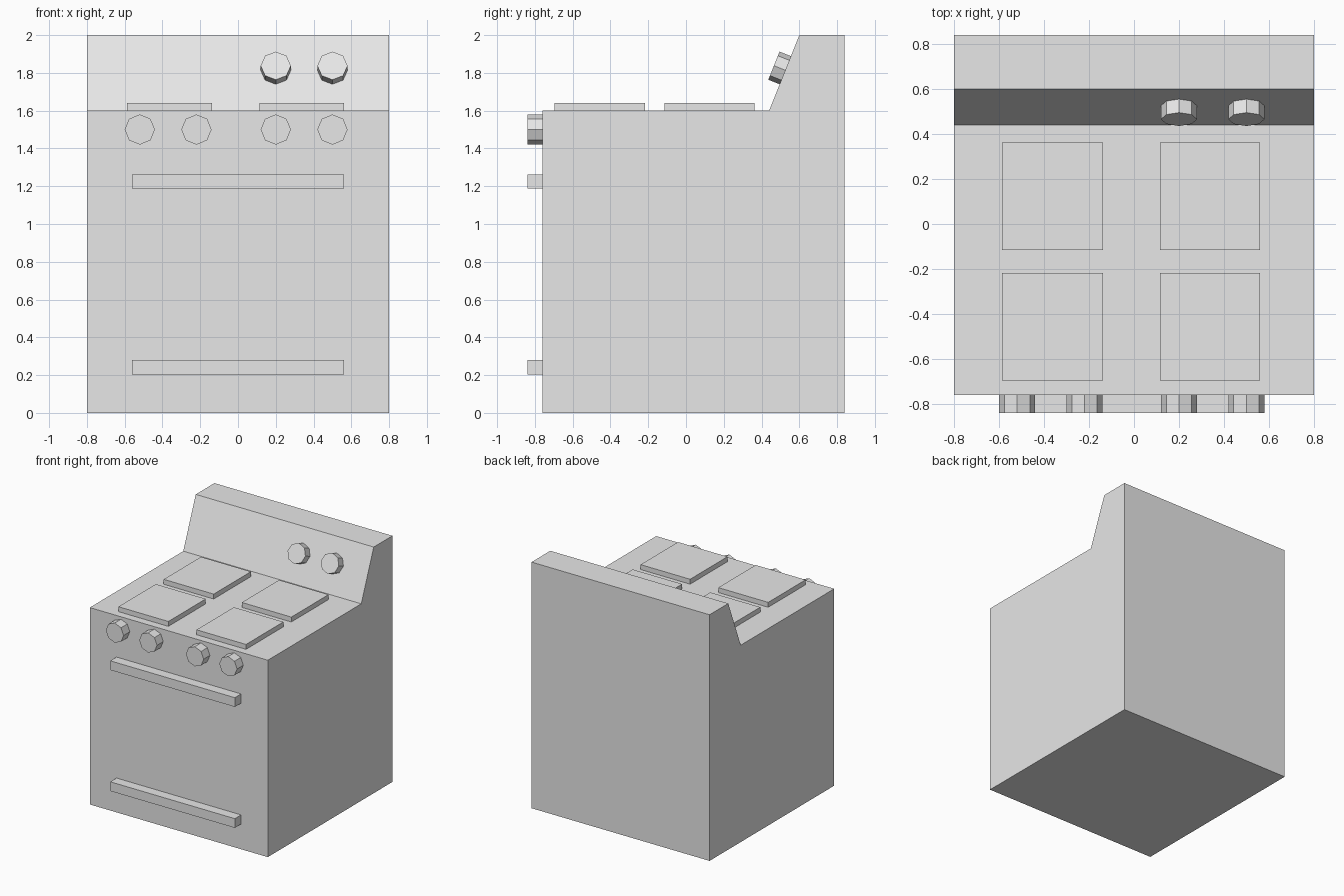
import bpy
import bmesh
from math import pi, atan2
from mathutils import Matrix, Vector

default = bpy.data.objects.get("Cube")
if default:
    bpy.data.objects.remove(default, do_unlink=True)

# Single enamel colour
enamel = bpy.data.materials.new("light grey enamel")
enamel.use_nodes = True
GREY = (0.8, 0.8, 0.8, 1)
enamel.diffuse_color = GREY
enamel.node_tree.nodes["Principled BSDF"].inputs["Base Color"].default_value = GREY


def finish(name, bm):
    bmesh.ops.recalc_face_normals(bm, faces=bm.faces)
    mesh = bpy.data.meshes.new(name)
    bm.to_mesh(mesh)
    bm.free()
    mesh.materials.append(enamel)
    obj = bpy.data.objects.new(name, mesh)
    bpy.context.collection.objects.link(obj)
    return obj


def box(name, low, high):
    low, high = Vector(low), Vector(high)
    bm = bmesh.new()
    bmesh.ops.create_cube(bm, size=1)
    bmesh.ops.scale(bm, vec=high - low, verts=bm.verts)
    bmesh.ops.translate(bm, vec=(low + high) / 2, verts=bm.verts)
    return finish(name, bm)


def knob(name, base, depth, lean=0):
    """Eight-sided knob growing out of base toward the front, tipped back by lean."""
    bm = bmesh.new()
    bmesh.ops.create_cone(bm, cap_ends=True, segments=8, radius1=0.08,
                          radius2=0.08, depth=depth)
    bmesh.ops.translate(bm, vec=(0, 0, depth / 2), verts=bm.verts)
    turn = Matrix.Rotation(pi / 2 - lean, 4, 'X')
    bmesh.ops.transform(bm, matrix=Matrix.Translation(base) @ turn, verts=bm.verts)
    return finish(name, bm)


# Body: side profile (y, z) with sloped backsplash, extruded across the width
profile = [(-0.76, 0), (0.84, 0), (0.84, 2), (0.6, 2), (0.44, 1.6), (-0.76, 1.6)]
bm = bmesh.new()
side = bm.faces.new([bm.verts.new((-0.8, y, z)) for y, z in profile])
extruded = bmesh.ops.extrude_face_region(bm, geom=[side])["geom"]
bmesh.ops.translate(bm, vec=(1.6, 0, 0),
                    verts=[v for v in extruded if isinstance(v, bmesh.types.BMVert)])
finish("stove_body", bm)

# Four burner plates
for x_name, x0, x1 in (("right", -0.587, -0.138), ("left", 0.115, 0.56)):
    for y_name, y0, y1 in (("front", -0.697, -0.217), ("back", -0.115, 0.363)):
        box(f"burner_{y_name}_{x_name}", (x0, y0, 1.6), (x1, y1, 1.64))

# Oven door and drawer handles
for name, z in (("door_handle", 1.187), ("drawer_handle", 0.204)):
    box(name, (-0.56, -0.84, z), (0.56, -0.76, z + 0.075))

# Front control knobs
for i, x in enumerate((-0.52, -0.22, 0.2, 0.5)):
    knob(f"front_knob_{i + 1}", (x, -0.76, 1.5), 0.08)

# Backsplash knobs, square to the slope
for i, x in enumerate((0.2, 0.5)):
    knob(f"backsplash_knob_{i + 1}", (x, 0.526, 1.814), 0.065, lean=atan2(0.16, 0.4))
